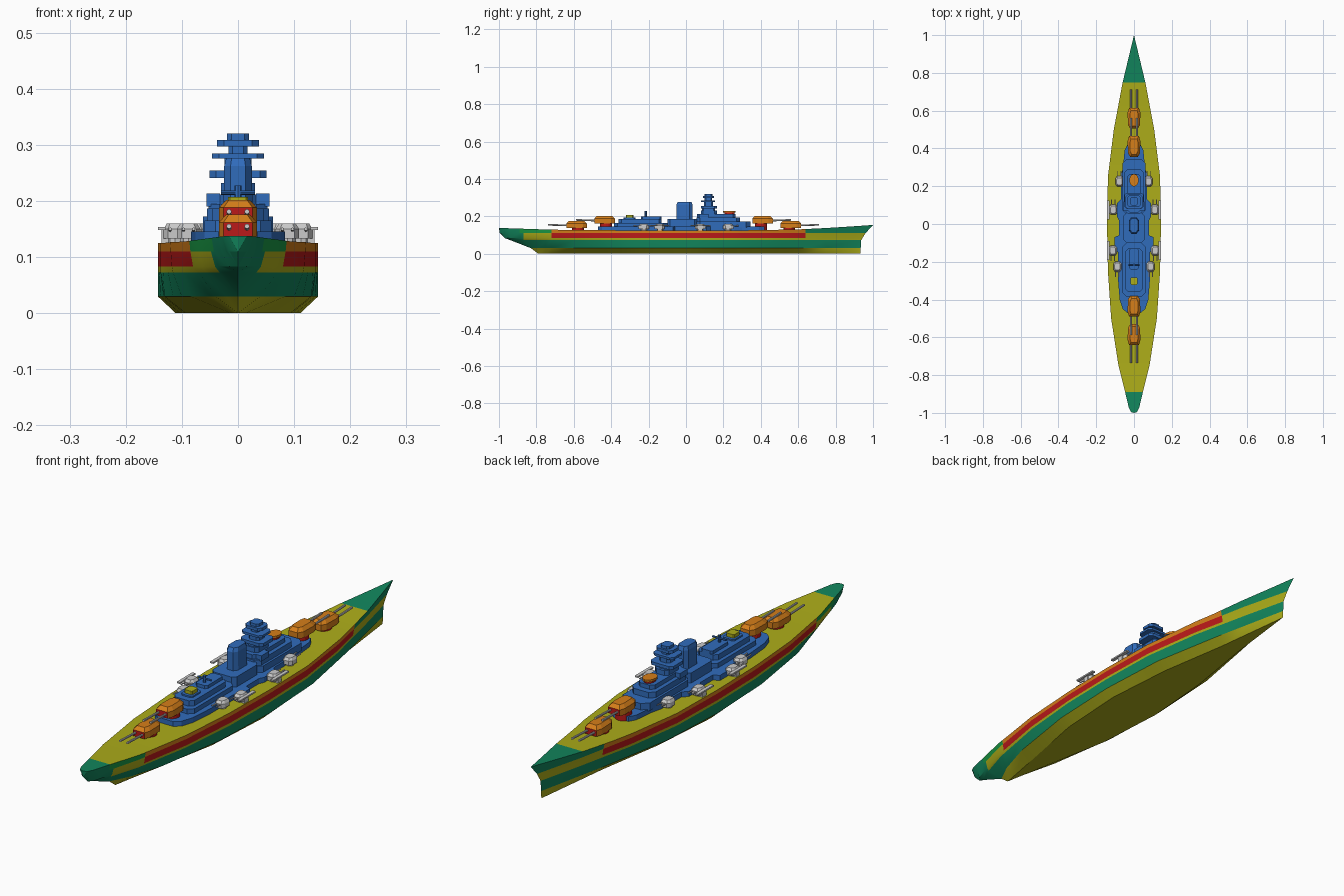
import bpy, bmesh, math
from mathutils import Matrix, Vector

if "Cube" in bpy.data.objects:
    bpy.data.objects.remove(bpy.data.objects["Cube"])


def mat(name, r, g, b):
    m = bpy.data.materials.new(name)
    m.diffuse_color = (r, g, b, 1)
    m.use_nodes = True
    m.node_tree.nodes["Principled BSDF"].inputs["Base Color"].default_value = m.diffuse_color
    return m


BLUE = mat("blue", .03, .15, .5)
YELLOW = mat("yellow", .42, .42, .01)
GREEN = mat("green", .006, .24, .11)
LEAF = mat("leaf_green", .01, .32, .06)
RED = mat("red", .5, .01, .01)
ORANGE = mat("orange", .67, .21, .01)


def finish(name, bm, mats=()):
    bmesh.ops.recalc_face_normals(bm, faces=bm.faces)
    me = bpy.data.meshes.new(name)
    bm.to_mesh(me)
    bm.free()
    for m in mats:
        if m:
            me.materials.append(m)
    ob = bpy.data.objects.new(name, me)
    bpy.context.collection.objects.link(ob)
    return ob


def interp(table, y):
    if y <= table[0][0]:
        return table[0][1]
    for (a, p), (b, q) in zip(table, table[1:]):
        if y <= b:
            return p + (q - p) * (y - a) / (b - a)
    return table[-1][1]


def prism(name, outline, layers, m, x=0, y=0, d=1, front=None):
    """Symmetric outline [(y, half width)] lofted through [(z, x scale, y scale)]."""
    ring = [(w, v) for v, w in outline] + [(-w, v) for v, w in reversed(outline)]
    bm = bmesh.new()
    rows = [[bm.verts.new((x + px * sx, y + d * py * sy, z)) for px, py in ring]
            for z, sx, sy in layers]
    n = len(ring)
    for a, b in zip(rows, rows[1:]):
        for i in range(n):
            bm.faces.new((a[i], a[(i + 1) % n], b[(i + 1) % n], b[i]))
    bm.faces.new(rows[0])
    bm.faces.new(rows[-1])
    bm.normal_update()
    bmesh.ops.recalc_face_normals(bm, faces=bm.faces)
    if front:
        for f in bm.faces:
            f.material_index = int(f.normal.y * d > .35 and f.normal.z < .5)
    return finish(name, bm, (m, front))


def box(name, y0, y1, hw, z0, z1, m, c=0, x=0):
    out = [(y0, hw), (y1, hw)] if not c else [(y0, hw - c), (y0 + c, hw), (y1 - c, hw), (y1, hw - c)]
    return prism(name, out, [(z0, 1, 1), (z1, 1, 1)], m, x=x)


def rod(name, a, b, r, m=None, seg=8):
    a, b = Vector(a), Vector(b)
    q = (b - a).to_track_quat('Z', 'Y').to_matrix().to_4x4()
    bm = bmesh.new()
    bmesh.ops.create_cone(bm, cap_ends=True, segments=seg, radius1=r, radius2=r,
                          depth=(b - a).length, matrix=Matrix.Translation((a + b) / 2) @ q)
    return finish(name, bm, (m,))


# Hull: waterlines given as (height, half widths along y), lofted upwards
LINES = [
    (0, [(-.79, 0), (-.6, .035), (-.3, .093), (0, .111), (.3, .088), (.6, .04), (.932, 0)]),
    (.03, [(-.83, 0), (-.75, .04), (-.6, .085), (-.3, .131), (0, .143), (.3, .127), (.6, .072), (.934, 0)]),
    (.073, [(-.94, 0), (-.89, .027), (-.75, .07), (-.5, .116), (-.25, .138), (0, .143),
            (.25, .136), (.5, .1), (.75, .045), (.937, 0)]),
    (.083, [(-.968, 0), (-.95, .016), (-.89, .035), (-.75, .075), (-.5, .118), (-.25, .138), (0, .143),
            (.25, .136), (.5, .101), (.75, .047), (.943, 0)]),
    (.11, [(-.996, 0), (-.985, .015), (-.95, .029), (-.89, .043), (-.75, .08), (-.5, .12), (-.25, .138),
           (0, .143), (.25, .137), (.5, .104), (.75, .053), (.96, 0)]),
    (None, [(-1, 0), (-.996, .016), (-.97, .028), (-.89, .047), (-.75, .082), (-.5, .121), (-.25, .138),
            (0, .143), (.25, .138), (.5, .107), (.75, .06), (.9, .024), (1, 0)])]
SHEER = [(-1, .138), (-.7, .128), (-.3, .125), (.3, .125), (.6, .13), (.8, .14), (1, .154)]
PAINT = [YELLOW, GREEN, LEAF, RED, ORANGE]


def paint(k, y):
    mid = -.72 < y < .64
    if k == 5:
        return 0 if -.89 < y < .75 else 1
    if k == 4:
        return 4 if mid else 2 if -.89 < y < -.72 else 1
    if k == 3 and mid:
        return 3
    if k >= 2:
        return 0 if y > -.87 else 1
    return 1 if k == 1 else 0


ys = sorted({y for _, t in LINES for y, _ in t} | {-.87, -.72, .64, .12, -.12, .4, -.4})
bm = bmesh.new()
side = {}
for s in (1, -1):
    for k, (z, t) in enumerate(LINES):
        for i, y in enumerate(ys):
            yc = min(max(y, t[0][0]), t[-1][0])
            zc = interp(SHEER, yc) if z is None else z
            side[s, k, i] = bm.verts.new((s * interp(t, yc), yc, zc))
for i in range(len(ys) - 1):
    ym = (ys[i] + ys[i + 1]) / 2
    for k in range(5):
        for s in (1, -1):
            f = bm.faces.new((side[s, k, i], side[s, k, i + 1], side[s, k + 1, i + 1], side[s, k + 1, i]))
            f.material_index = paint(k, ym)
    for k in (0, 5):
        f = bm.faces.new((side[1, k, i], side[1, k, i + 1], side[-1, k, i + 1], side[-1, k, i]))
        f.material_index = paint(k, ym)
bmesh.ops.remove_doubles(bm, verts=bm.verts, dist=1e-5)
hull = finish("hull", bm, PAINT)
bpy.context.view_layer.objects.active = hull
hull.select_set(True)
bpy.ops.object.shade_smooth_by_angle(angle=math.radians(25))
hull.select_set(False)

# Low deckhouse with side bulges
prism("deckhouse", [(-.47, .035), (-.45, .06), (-.4, .076), (-.3, .084), (-.15, .084), (-.13, .104),
                    (-.07, .104), (-.06, .08), (.02, .08), (.04, .09), (.11, .09), (.13, .07),
                    (.26, .068), (.3, .058), (.39, .05), (.42, .035)], [(.115, 1, 1), (.146, 1, 1)], BLUE)

# Aft superstructure, director and mast
box("aft_house_lower", -.385, -.1, .06, .14, .165, BLUE, .02)
box("aft_house_upper", -.36, -.13, .045, .165, .187, BLUE, .015)
box("aft_house_cabin", -.24, -.13, .026, .187, .2, BLUE, .008)
box("aft_director_base", -.335, -.27, .026, .187, .193, BLUE, .008)
box("aft_director", -.322, -.282, .018, .193, .207, YELLOW, .004)
rod("aft_mast", (0, -.215, .187), (0, -.215, .228), .006, BLUE)
rod("aft_mast_yard", (-.03, -.215, .215), (.03, -.215, .215), .004, BLUE)

# Funnel
box("funnel_house", -.1, .06, .055, .14, .187, BLUE, .015)
prism("funnel", [(-.052, .014), (-.035, .026), (.02, .026), (.035, .014)],
      [(.18, 1, 1), (.262, .95, 1), (.277, .8, .85)], BLUE)

# Forward superstructure
box("forward_house_lower", .05, .345, .062, .14, .172, BLUE, .025)
box("forward_house_upper", .055, .29, .053, .172, .195, BLUE, .02)
box("forward_house_top", .06, .265, .036, .195, .212, BLUE, .014)
for s in (1, -1):
    box("bridge_wing", .07, .12, .012, .19, .213, BLUE, x=.044 * s)

# Pagoda-like tower of stacked platforms
for y0, y1, hw, z0, z1 in [(.08, .165, .03, .2, .232), (.085, .155, .022, .23, .245),
                           (.08, .165, .051, .241, .254), (.095, .145, .024, .25, .276),
                           (.08, .155, .046, .276, .285), (.1, .14, .017, .28, .3),
                           (.09, .15, .037, .297, .309), (.098, .142, .02, .305, .32)]:
    box("tower_level", y0, y1, hw, z0, z1, BLUE, min(.012, hw * .4))

# Forward director
for nm, z0, z1, r, m in [("director_base", .205, .22, .02, RED), ("director_cap", .22, .229, .025, ORANGE)]:
    ob = rod(nm, (0, .232, z0), (0, .232, z1), r, m, 12)
    ob.data.transform(Matrix.Diagonal((1, 1.35, 1, 1)))
    ob.data.transform(Matrix.Translation((0, .232 * -.35, 0)))


# Main twin-gun turrets
def turret(y, z, d):
    rod("barbette", (0, y - d * .008, .12), (0, y - d * .008, z + .002), .032, RED, 16)
    prism("turret_house", [(-.055, .02), (-.035, .032), (.03, .034), (.055, .026)],
          [(z, 1, 1), (z + .025, 1, 1), (z + .039, .62, .75)], ORANGE, y=y, d=d, front=RED)
    for s in (1, -1):
        rod("main_gun", (.016 * s, y + d * .04, z + .014), (.016 * s, y + d * .152, z + .018), .0045)


for y, z, d in [(-.585, .137, -1), (-.435, .163, -1), (.41, .163, 1), (.56, .137, 1)]:
    turret(y, z, d)

# Secondary gun mounts on both sides
for y, x, d in [(.225, .077, 1), (.075, .11, 1), (-.14, .112, -1), (-.225, .088, -1)]:
    for s in (1, -1):
        rod("mount_base", (s * x, y, .115), (s * x, y, .138), .016, None, 10)
        prism("mount_house", [(-.026, .012), (-.015, .021), (.015, .021), (.028, .013)],
              [(.133, 1, 1), (.15, 1, 1), (.16, .7, .7)], None, x=s * x, y=y, d=d)
        for o in (-.009, .009):
            rod("mount_gun", (s * x + o, y, .146), (s * x + o, y + d * .055, .15), .003, None, 6)
    if x > .1:
        for s in (1, -1):
            box("side_rail", y - .05, y + .05, .007, .148, .154, None, x=s * .136)
            box("side_post", y - .012, y + .012, .006, .12, .15, None, x=s * .13)
